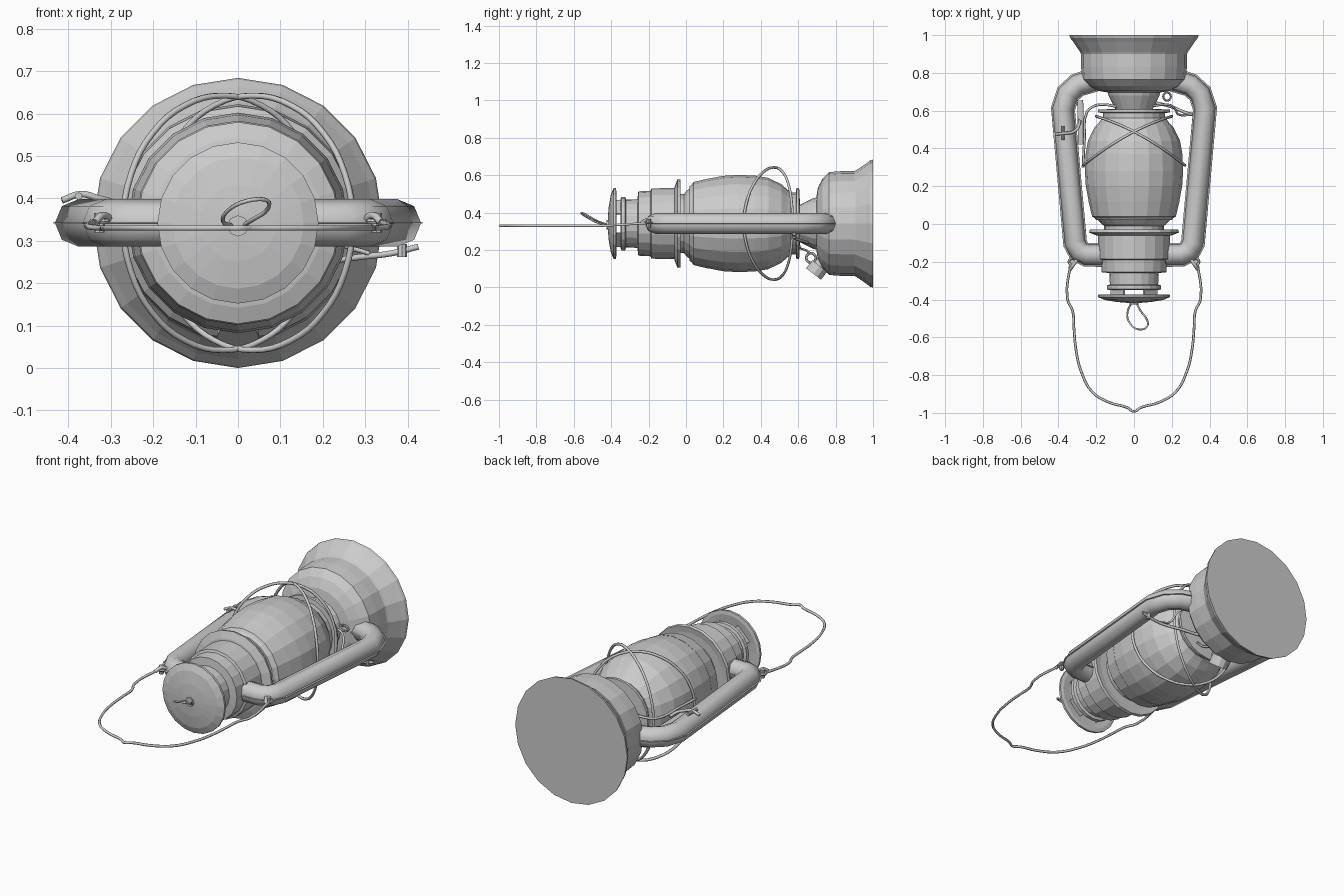
import bpy, bmesh, math
from mathutils import Vector

if "Cube" in bpy.data.objects:
    bpy.data.objects.remove(bpy.data.objects["Cube"])

AX = 0.342   # height of the lantern's long axis (runs along y)
SIDES = 20


def link(name, bm):
    bmesh.ops.recalc_face_normals(bm, faces=bm.faces)
    me = bpy.data.meshes.new(name)
    bm.to_mesh(me)
    bm.free()
    ob = bpy.data.objects.new(name, me)
    bpy.context.collection.objects.link(ob)
    return ob


def lathe(name, profile, cap_start=False, cap_end=False):
    """Spin (y, radius) points around the long axis."""
    bm = bmesh.new()
    rings = []
    for y, r in profile:
        rings.append([bm.verts.new((r * math.sin(a), y, AX + r * math.cos(a)))
                      for a in (2 * math.pi * i / SIDES for i in range(SIDES))])
    for p, q in zip(rings, rings[1:]):
        for i in range(SIDES):
            j = (i + 1) % SIDES
            bm.faces.new((p[i], p[j], q[j], q[i]))
    if cap_start:
        bm.faces.new(rings[0])
    if cap_end:
        bm.faces.new(rings[-1])
    return link(name, bm)


def wire(name, pts, r, kind='BEZIER', closed=False, sides=6, flatten=1.0):
    """Round tube along a path, optionally flattened in z, turned into a mesh."""
    cu = bpy.data.curves.new(name, 'CURVE')
    cu.dimensions = '3D'
    cu.bevel_depth = r
    cu.bevel_resolution = sides // 2 - 2
    cu.use_fill_caps = True
    cu.resolution_u = 4
    sp = cu.splines.new(kind)
    data = sp.bezier_points if kind == 'BEZIER' else sp.points
    data.add(len(pts) - 1)
    for d, p in zip(data, pts):
        local = (p[0], p[1], p[2] - AX)
        if kind == 'BEZIER':
            d.co = local
            d.handle_left_type = d.handle_right_type = 'AUTO'
        else:
            d.co = (*local, 1)
    sp.use_cyclic_u = closed
    ob = bpy.data.objects.new(name, cu)
    ob.location.z = AX
    ob.scale.z = flatten
    bpy.context.collection.objects.link(ob)
    bpy.ops.object.select_all(action='DESELECT')
    ob.select_set(True)
    bpy.context.view_layer.objects.active = ob
    bpy.ops.object.convert(target='MESH')
    return bpy.context.object


def rod(name, a, b, r, sides=12):
    a, b = Vector(a), Vector(b)
    bpy.ops.mesh.primitive_cylinder_add(vertices=sides, radius=r, depth=(b - a).length,
                                        location=(a + b) / 2,
                                        rotation=(b - a).to_track_quat('Z', 'Y').to_euler())
    bpy.context.object.name = name


def ring(name, loc, R, r, rot):
    bpy.ops.mesh.primitive_torus_add(major_segments=12, minor_segments=6, major_radius=R,
                                     minor_radius=r, location=loc, rotation=rot)
    bpy.context.object.name = name


# fuel tank with flared foot
lathe("fuel_tank", [(1.0, .342), (.985, .338), (.965, .322), (.91, .285), (.90, .28), (.83, .28),
                    (.765, .275), (.73, .24), (.705, .19), (.695, .13)], True, True)
# burner cone and globe plate
lathe("burner", [(.71, .142), (.68, .135), (.61, .10), (.605, .19), (.59, .19), (.588, .165),
                 (.55, .165)], True, True)
# glass globe
lathe("globe", [(.56, .168), (.54, .183), (.51, .21), (.44, .244), (.37, .256), (.28, .26),
                (.20, .255), (.11, .238), (.05, .222), (.02, .20)], True, True)
# collar holding the globe, with flange
lathe("globe_collar", [(.12, .241), (.10, .236), (.04, .222), (.02, .19), (0, .172), (-.01, .158),
                       (-.035, .158), (-.035, .2), (-.03, .234), (-.045, .238), (-.06, .2),
                       (-.065, .17)], True, True)
# stepped chimney
lathe("chimney", [(-.05, .19), (-.185, .188), (-.19, .175), (-.255, .172), (-.26, .13),
                  (-.32, .128), (-.325, .143), (-.345, .143), (-.35, .13), (-.35, .11),
                  (-.27, .11)], True, True)
# slotted struts under the cap
for i in range(4):
    a = math.radians(45 + 90 * i)
    bpy.ops.mesh.primitive_cube_add(size=1, location=(.122 * math.sin(a), -.36, AX + .122 * math.cos(a)),
                                    rotation=(0, a, 0))
    bpy.context.object.scale = (.1, .06, .01)
    bpy.context.object.name = "cap_strut"
# domed cap
lathe("chimney_cap", [(-.378, .12), (-.372, .17), (-.375, .19), (-.387, .19), (-.402, .155),
                      (-.413, .09), (-.418, .03)], True, True)
# lifting loop on the cap
wire("cap_loop", [(-.01, -.41, .335), (-.035, -.47, .345), (-.025, -.52, .37), (.025, -.558, .395),
                  (.068, -.545, .395), (.07, -.51, .375), (.035, -.46, .35), (.01, -.41, .335)], .005)
rod("loop_base", (0, -.41, .335), (0, -.425, .335), .025, 8)

# side air tubes with thin seam, bail ears
for s in (-1, 1):
    path = [(s * x, y, AX) for x, y in [(.17, .785), (.22, .76), (.30, .735), (.35, .69), (.376, .61),
                                        (.312, -.10), (.29, -.145), (.25, -.163), (.15, -.163)]]
    wire("air_tube", path, .056, 'POLY', sides=8)
    wire("air_tube_seam", path, .064, 'POLY', sides=8, flatten=.06)
    ring("bail_ear", (s * .327, -.20, .345), .018, .007, (0, 0, 0))
    rod("bail_pin", (s * .327, -.20, .32), (s * .327, -.20, .365), .012, 8)
    wire("bail_hook", [(s * .30, -.185, .35), (s * .32, -.215, .36), (s * .337, -.24, .343)], .009)

# carrying bail
half = [(.335, -.20, .345), (.352, -.40, .333), (.325, -.46, .33), (.318, -.55, .33), (.308, -.66, .33),
        (.28, -.78, .33), (.22, -.89, .33), (.13, -.945, .33), (.035, -.972, .33)]
wire("bail", half + [(0, -.992, .33)] + [(-x, y, z) for x, y, z in reversed(half)], .007)

# crossed wire guard: two tilted rings
for s in (-1, 1):
    pts = []
    for i in range(16):
        t = 2 * math.pi * i / 16
        c = math.cos(t)
        pts.append((s * (-.035 + .235 * c), .44 + .13 * c + .03 * math.sin(t) ** 2,
                    AX + .3 * math.sin(t)))
    wire("globe_guard", pts, .0075, closed=True)

# globe lifting wire and flat lever on the left
wire("lift_wire", [(-.27, .30, .38), (-.262, .45, .38), (-.25, .59, .38), (-.22, .62, .38),
                   (-.17, .632, .38), (-.05, .61, .38)], .007)
wire("lift_lever", [(-.285, .655, .37), (-.28, .42, .37)], .016, 'POLY', flatten=.3)
wire("lift_handle", [(-.285, .55, .38), (-.30, .505, .392), (-.33, .485, .40), (-.37, .48, .41),
                     (-.415, .475, .395)], .008)
rod("lift_knob", (-.376, .445, .405), (-.376, .52, .405), .009, 8)
# lift spring on the right
wire("guard_wire", [(.10, .625, .38), (.19, .63, .37), (.22, .605, .34), (.235, .58, .30),
                    (.31, .578, .27)], .006)
ring("spring_eye", (.175, .675, .37), .022, .006, (0, .4, 0))
# wick crank
wire("wick_crank", [(.08, .65, .24), (.20, .62, .25), (.29, .585, .262), (.36, .58, .27),
                    (.425, .578, .286)], .008)
rod("crank_knob", (.387, .578, .262), (.387, .578, .292), .012, 8)

# filler neck, cap and chain ring
rod("filler_neck", (0, .76, .17), (0, .70, .095), .036)
rod("filler_cap", (0, .715, .115), (0, .682, .072), .05)
ring("filler_ring", (0, .668, .158), .026, .007, (0, math.pi / 2, 0))
wire("filler_chain", [(0, .668, .18), (.02, .64, .20), (.05, .61, .21), (.08, .61, .22)], .006)
